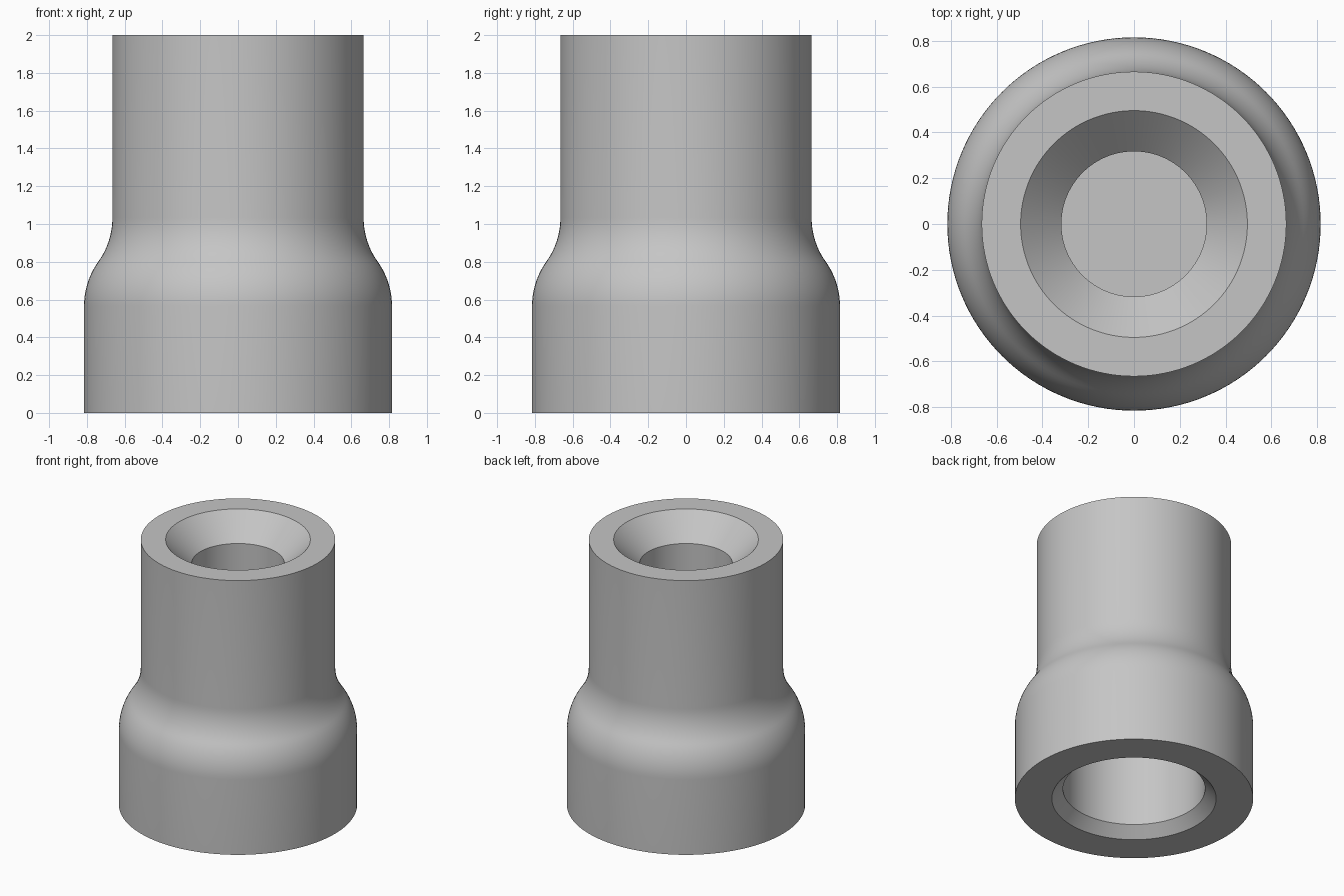
import bpy, bmesh
from math import acos, sin, cos, tau, radians

cube = bpy.data.objects.get("Cube")
if cube:
    bpy.data.objects.remove(cube, do_unlink=True)

SEGMENTS = 128
BASE_R, NECK_R = 0.815, 0.665      # outer radii
LOW_BORE, TOP_BORE = 0.486, 0.317  # bore radii
LOW_CHAMFER, TOP_CHAMFER = 0.076, 0.178
LOW_CEILING, TOP_FLOOR = 0.72, 0.98
FILLET, MID_Z, STEPS = 0.40, 0.80, 10

# Shoulder: two tangent arcs, one convex and one concave
turn = acos(1 - (BASE_R - NECK_R) / (2 * FILLET))
rise = FILLET * sin(turn)
angles = [turn * i / STEPS for i in range(STEPS + 1)]
convex = [(BASE_R - FILLET * (1 - cos(a)), MID_Z - rise + FILLET * sin(a))
          for a in angles]
concave = [(NECK_R + FILLET * (1 - cos(a)), MID_Z + rise - FILLET * sin(a))
           for a in reversed(angles[:-1])]

# Full section from the lower bore, around the outside, to the upper bore
profile = [(0, LOW_CEILING), (LOW_BORE, LOW_CEILING), (LOW_BORE, LOW_CHAMFER),
           (LOW_BORE + LOW_CHAMFER, 0), (BASE_R, 0)]
profile += convex + concave
profile += [(NECK_R, 2), (TOP_BORE + TOP_CHAMFER, 2),
            (TOP_BORE, 2 - TOP_CHAMFER), (TOP_BORE, TOP_FLOOR), (0, TOP_FLOOR)]

# Revolve the section
bm = bmesh.new()
verts = [bm.verts.new((r, 0, z)) for r, z in profile]
edges = [bm.edges.new(pair) for pair in zip(verts, verts[1:])]
bmesh.ops.spin(bm, geom=verts + edges, cent=(0, 0, 0), axis=(0, 0, 1),
               angle=tau, steps=SEGMENTS, use_merge=True)
bmesh.ops.remove_doubles(bm, verts=bm.verts, dist=0.0001)
bmesh.ops.recalc_face_normals(bm, faces=bm.faces)
mesh = bpy.data.meshes.new("reducing_sleeve")
bm.to_mesh(mesh)
bm.free()
sleeve = bpy.data.objects.new("reducing_sleeve", mesh)
bpy.context.collection.objects.link(sleeve)

# Plain grey
grey = bpy.data.materials.new("plain_grey")
grey.use_nodes = True
colour = (0.56, 0.56, 0.56, 1)
grey.diffuse_color = colour
grey.node_tree.nodes["Principled BSDF"].inputs["Base Color"].default_value = colour
mesh.materials.append(grey)

# Smooth walls with sharp rims
bpy.ops.object.select_all(action="DESELECT")
sleeve.select_set(True)
bpy.context.view_layer.objects.active = sleeve
bpy.ops.object.shade_smooth_by_angle(angle=radians(30))
